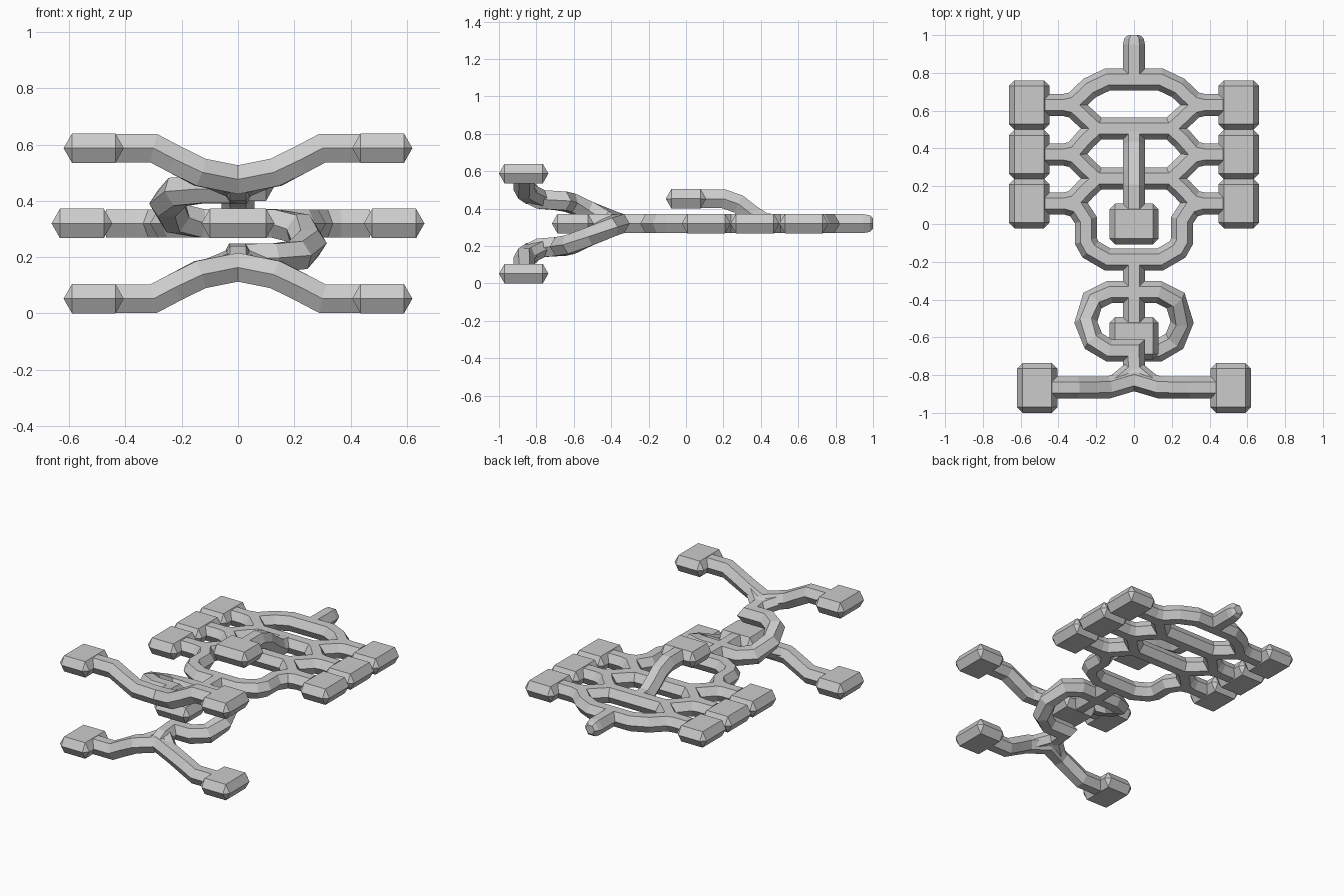
import bpy, bmesh, math
from mathutils import Vector

if "Cube" in bpy.data.objects:
    bpy.data.objects.remove(bpy.data.objects["Cube"])

Z0 = 0.32      # mid plane of the flat lattice
R = 0.058      # hexagonal bar radius


def finish(name, bm):
    bmesh.ops.recalc_face_normals(bm, faces=bm.faces)
    me = bpy.data.meshes.new(name)
    bm.to_mesh(me)
    bm.free()
    ob = bpy.data.objects.new(name, me)
    bpy.context.collection.objects.link(ob)
    return ob


def tube(name, pts, scales=None):
    """Mitred hexagonal bar swept along a path, flat side up."""
    pts = [Vector(p if len(p) == 3 else (p[0], p[1], Z0)) for p in pts]
    bm, rings = bmesh.new(), []
    for i, p in enumerate(pts):
        t1 = (p - pts[i - 1]).normalized() if i else (pts[1] - p).normalized()
        t2 = (pts[i + 1] - p).normalized() if i < len(pts) - 1 else t1
        t = (t1 + t2).normalized()
        side = t.cross(Vector((0, 0, 1))).normalized()
        up = side.cross(t)
        bend = t2 - t1
        k = 1 / max(t.dot(t1), 0.5) - 1
        r = R * (scales[i] if scales else 1)
        ring = []
        for a in range(6):
            o = (side * math.cos(a * math.pi / 3) + up * math.sin(a * math.pi / 3)) * r
            if bend.length > 1e-4:
                b = bend.normalized()
                o = o + b * o.dot(b) * k
            ring.append(bm.verts.new(p + o))
        rings.append(ring)
    for r0, r1 in zip(rings, rings[1:]):
        for a in range(6):
            b = (a + 1) % 6
            bm.faces.new((r0[a], r0[b], r1[b], r1[a]))
    bm.faces.new(rings[0])
    bm.faces.new(rings[-1])
    return finish(name, bm)


def mirrored_path(half):
    """Full left-to-right path from a half path that starts at x = 0."""
    return [(-p[0], *p[1:]) for p in reversed(half[1:])] + list(half)


def pad(name, x, y, z, hx, hy, hz=0.0525, c=0.03):
    """Block with a pointed rim: flat top and bottom, chamfered mid outline."""
    bm = bmesh.new()
    ax, ay = hx - c, hy - c
    for sx in (-1, 1):
        for sy in (-1, 1):
            for dx, dy, dz in ((ax, ay, hz), (ax, ay, -hz), (hx, ay, 0), (ax, hy, 0)):
                bm.verts.new((x + sx * dx, y + sy * dy, z + dz))
    bmesh.ops.convex_hull(bm, input=bm.verts)
    bmesh.ops.dissolve_limit(bm, angle_limit=0.01, verts=bm.verts, edges=bm.edges)
    return finish(name, bm)


# flat lattice: top arch and cross bars
rows = (0.63, 0.368, 0.108)
tube("top_arch", mirrored_path([(0, .765), (.14, .765), (.235, .72), (.315, .643), (.37, .63), (.47, .63)]))
for i, yb in enumerate((0.505, 0.24)):
    for tag, yp in (("upper", rows[i]), ("lower", rows[i + 1])):
        s = 1 if yp > yb else -1
        tube(f"cross_bar_{i}_{tag}", mirrored_path(
            [(0, yb), (.195, yb), (.255, yb + s * .055), (.315, yp - s * .013), (.37, yp), (.47, yp)]))

# lower loop, stems and tip
tube("lower_loop", mirrored_path([(0, -.187), (.14, -.187), (.23, -.135), (.255, -.09),
                                  (.255, .02), (.3, .09), (.36, .108), (.47, .108)]))
tube("top_tip", [(0, .74), (0, .95), (0, .983), (0, 1.0)], [1, 1, .88, .55])
tube("lower_stem", [(0, -.17), (0, -.53)])
tube("raised_stem", [(0, .49, .32), (0, .42, .325), (0, .35, .37), (0, .28, .425), (0, .2, .453), (0, .05, .453)])

# pads of the lattice
for i, y in enumerate(rows):
    for s in (-1, 1):
        pad(f"side_pad_{i}_{s}", s * .555, y, Z0, .108, .131)
pad("raised_pad", 0, 0, .453, .13, .108)
pad("lower_pad", 0, -.605, Z0, .13, .112)

# split ring and the two pairs of arms; the second is the first turned half about y
ring = [(0, -.36, 0), (-.13, -.36, 0), (-.22, -.405, .018), (-.255, -.52, .07),
        (-.215, -.62, .112), (-.13, -.67, .122), (0, -.67, .122), (0, -.785, .13), (0, -.835, .155)]
arm = [(0, -.825, .155), (.135, -.865, .182), (.225, -.865, .228), (.3, -.865, .2675), (.45, -.865, .2675)]
for tag, s in (("upper", 1), ("lower", -1)):
    def turn(path):
        return [(s * x, y, Z0 + s * z) for x, y, z in path]
    tube(f"{tag}_ring_half", turn(ring))
    tube(f"{tag}_arms", turn(mirrored_path(arm)))
    for m in (-1, 1):
        tube(f"{tag}_arm_gusset_{m}", turn([(0, -.765, .13), (m * .11, -.857, .176)]), [.85, .85])
        pad(f"{tag}_arm_pad_{m}", m * .513, -.868, Z0 + s * .2675, .107, .132)
